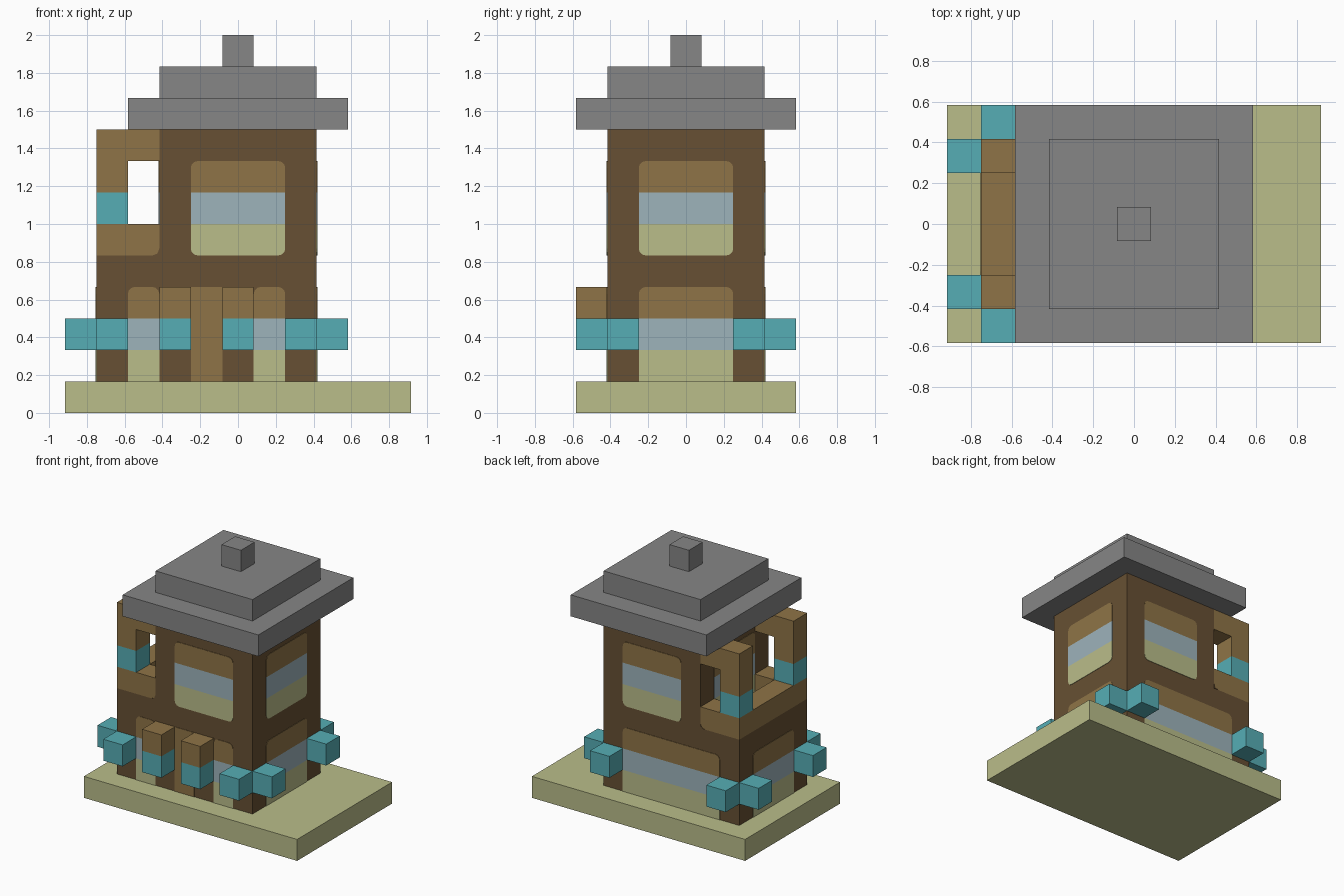
import bpy, bmesh, math
from mathutils import Vector

cube = bpy.data.objects.get("Cube")
if cube:
    bpy.data.objects.remove(cube, do_unlink=True)

U = 1 / 6          # one building block
THICK = 0.02       # painted panel thickness, in blocks
ROUND = 0.22       # panel corner radius, in blocks


def material(name, hex_code):
    rgb = []
    for shift in (16, 8, 0):
        c = (hex_code >> shift & 255) / 255
        rgb.append(c / 12.92 if c < 0.04045 else ((c + 0.055) / 1.055) ** 2.4)
    m = bpy.data.materials.new(name)
    m.use_nodes = True
    m.diffuse_color = (*rgb, 1)
    m.node_tree.nodes["Principled BSDF"].inputs["Base Color"].default_value = (*rgb, 1)
    return m


STONE = material("grey stone", 0x868686)
DARK = material("dark wood", 0x675033)
LIGHT = material("light wood", 0x8F7447)
TEAL = material("teal", 0x56AEB5)
GLASS = material("pale blue glass", 0x9DB3BB)
OLIVE = material("olive green", 0xBABD8A)


def finish(name, bm, mat):
    bmesh.ops.recalc_face_normals(bm, faces=bm.faces)
    bmesh.ops.scale(bm, vec=(U, U, U), verts=bm.verts)
    mesh = bpy.data.meshes.new(name)
    bm.to_mesh(mesh)
    bm.free()
    mesh.materials.append(mat)
    bpy.context.collection.objects.link(bpy.data.objects.new(name, mesh))


def box(name, mat, x, y, z):
    """Box from (low, high) ranges measured in blocks."""
    bm = bmesh.new()
    bmesh.ops.create_cube(bm, size=1)
    lo, hi = Vector((x[0], y[0], z[0])), Vector((x[1], y[1], z[1]))
    for v in bm.verts:
        v.co = (lo + hi) / 2 + v.co * (hi - lo)
    finish(name, bm, mat)


def plate(name, mat, axis, wall, outline):
    """Thin panel on the wall at the given x or y; the outline is (along, z)."""
    bm = bmesh.new()
    rings = []
    for d in (wall, wall + math.copysign(THICK, wall)):
        rings.append([bm.verts.new((d, a, z) if axis == "x" else (a, d, z))
                      for a, z in outline])
    n = len(outline)
    for ring in rings:
        bm.faces.new(ring)
    for i in range(n):
        j = (i + 1) % n
        bm.faces.new((rings[0][i], rings[0][j], rings[1][j], rings[1][i]))
    finish(name, bm, mat)


def band(a, z, bottom=0, top=0):
    """Rectangle outline whose bottom or top corners may be rounded."""
    pts = []
    corners = ((a[0], z[0], 1, 1, bottom), (a[1], z[0], -1, 1, bottom),
               (a[1], z[1], -1, -1, top), (a[0], z[1], 1, -1, top))
    for k, (cx, cz, sx, sz, r) in enumerate(corners):
        if not r:
            pts.append((cx, cz))
            continue
        for s in range(4):
            t = math.pi + k * math.pi / 2 + s * math.pi / 6
            pts.append((cx + sx * r + r * math.cos(t), cz + sz * r + r * math.sin(t)))
    return pts


def window(name, axis, wall, a, z, bottom):
    """Three-band window: olive sill, glass, wooden header."""
    plate(name + "_sill", OLIVE, axis, wall, band(a, (z, z + 1), bottom=bottom))
    plate(name + "_glass", GLASS, axis, wall, band(a, (z + 1, z + 2)))
    plate(name + "_header", LIGHT, axis, wall, band(a, (z + 2, z + 3), top=ROUND))


# Base and main body
box("base", OLIVE, (-5.5, 5.5), (-3.5, 3.5), (0, 1))
box("lower_floor", DARK, (-4.5, 2.5), (-2.5, 2.5), (1, 5))
box("upper_floor", DARK, (-2.5, 2.5), (-2.5, 2.5), (5, 9))

# Stepped roof
for name, half, z in (("roof_eaves", 3.5, 9), ("roof_step", 2.5, 10), ("roof_finial", 0.5, 11)):
    box(name, STONE, (-half, half), (-half, half), (z, z + 1))

# Windows of both floors
MID = (-1.5, 1.5)
for tag, axis, wall in (("front", "y", -2.5), ("back", "y", 2.5),
                        ("left", "x", 2.5), ("right", "x", -2.5)):
    window("upper_window_" + tag, axis, wall, MID, 5, ROUND)
    if axis == "x":
        window("lower_window_" + tag, axis, 2.5 if wall > 0 else -4.5, MID, 1, 0)
window("lower_window_back", "y", 2.5, (-3.5, 1.5), 1, 0)
window("lower_window_front_right", "y", -2.5, (-3.5, -2.5), 1, 0)
window("lower_window_front_left", "y", -2.5, (0.5, 1.5), 1, 0)

# Door with a hanging lamp post on each side
plate("door", LIGHT, "y", -2.5, band((-1.5, -0.5), (1, 4)))
for tag, x in (("right", -2.5), ("left", -0.5)):
    box("door_lamp_" + tag, TEAL, (x, x + 1), (-3.5, -2.5), (2, 3))
    box("door_lamp_cap_" + tag, LIGHT, (x, x + 1), (-3.5, -2.5), (3, 4))

# Teal lamps beside every corner
for tag, s in (("front", -1), ("back", 1)):
    near, out = sorted((1.5 * s, 2.5 * s)), sorted((2.5 * s, 3.5 * s))
    for x in (-4.5, 1.5):
        box("corner_lamp_" + tag, TEAL, (x, x + 1), out, (2, 3))
    for x in (-5.5, 2.5):
        box("side_lamp_" + tag, TEAL, (x, x + 1), near, (2, 3))

    # Balcony side: rail, post and top beam
    box("balcony_rail_" + tag, LIGHT, (-4.5, -2.5), near, (5, 6))
    box("balcony_post_band_" + tag, TEAL, (-4.5, -3.5), near, (6, 7))
    box("balcony_post_" + tag, LIGHT, (-4.5, -3.5), near, (7, 9))
    box("balcony_beam_" + tag, LIGHT, (-3.5, -2.5), near, (8, 9))
    plate("rail_corner_" + tag, DARK, "y", 2.5 * s,
          [(-2.5, 5), (-2.5, 5 + ROUND), (-2.56, 5.06), (-2.5 - ROUND, 5)])
box("balcony_rail_outer", LIGHT, (-4.5, -3.5), MID, (5, 6))
